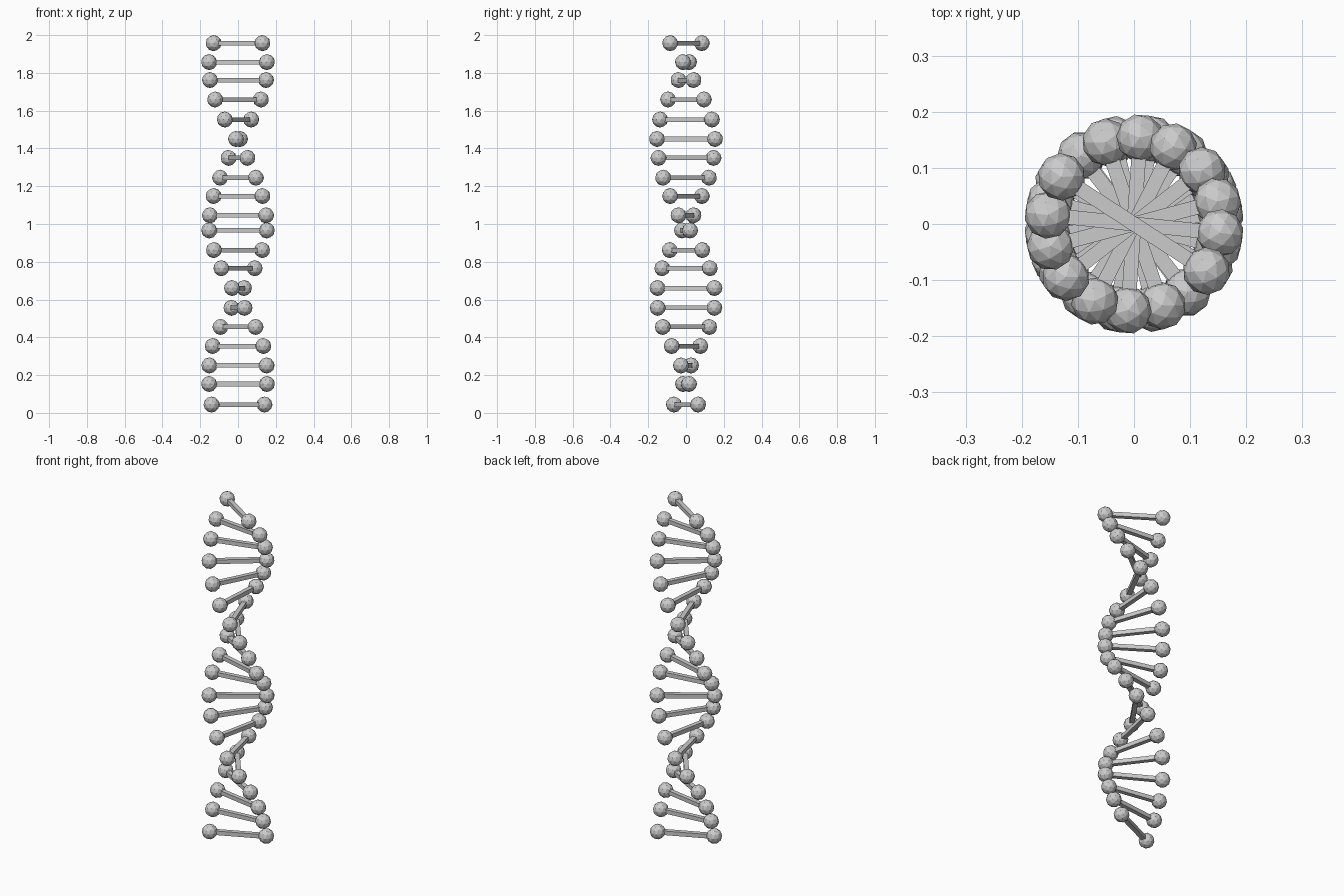
import bpy
from math import cos, sin, radians

if "Cube" in bpy.data.objects:
    bpy.data.objects.remove(bpy.data.objects["Cube"])

HELIX_R = 0.154      # distance of ball centres from the axis
BALL_R = 0.0425
ROD_W, ROD_H = 0.026, 0.024

# (height, turn in degrees) of each rung, bottom to top
RUNGS = [(0.044, 384.5), (0.153, 366), (0.251, 350), (0.354, 330.5), (0.455, 307),
         (0.556, 283), (0.661, 258), (0.766, 235), (0.862, 214), (0.966, 188),
         (1.046, 165), (1.148, 147), (1.245, 128), (1.35, 109), (1.45, 86),
         (1.553, 63), (1.659, 38), (1.762, 15), (1.857, -6), (1.9575, -33)]


def ball(name, loc, turn):
    bpy.ops.mesh.primitive_ico_sphere_add(subdivisions=2, radius=BALL_R,
                                          location=loc, rotation=(0, 0, turn))
    bpy.context.object.name = name


def half_rod(name, loc, turn):
    bpy.ops.mesh.primitive_cube_add(size=1, location=loc, rotation=(0, 0, turn))
    rod = bpy.context.object
    rod.name = name
    rod.scale = (HELIX_R, ROD_W, ROD_H)


# each rung: two half rods meeting on the axis, a ball on each end
for i, (z, deg) in enumerate(RUNGS):
    for side, extra in (("a", 0), ("b", 180)):
        t = radians(deg + extra)
        dx, dy = cos(t), sin(t)
        ball(f"strand_ball_{side}_{i}", (HELIX_R * dx, HELIX_R * dy, z), t)
        half_rod(f"rung_half_{side}_{i}", (HELIX_R / 2 * dx, HELIX_R / 2 * dy, z), t)
